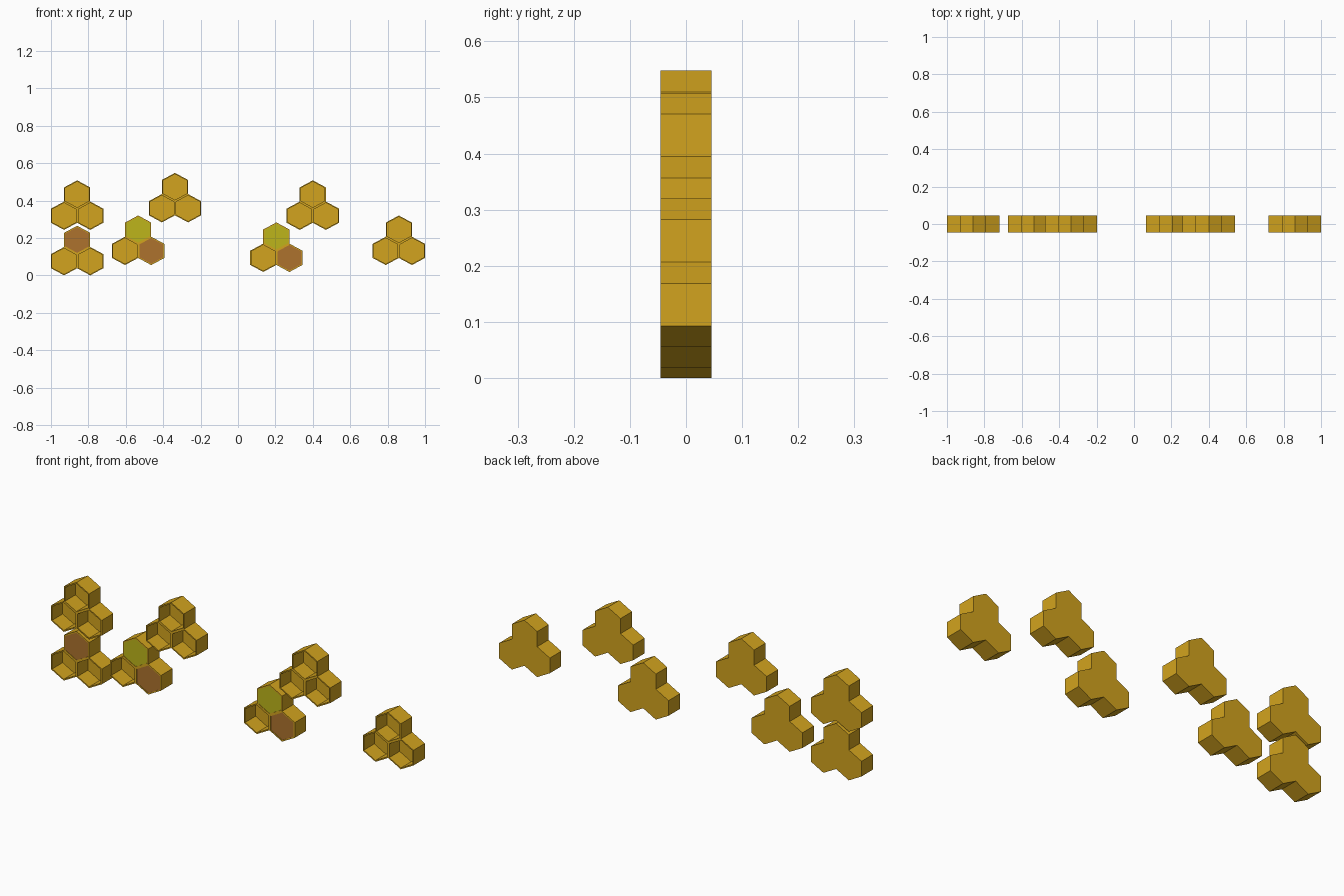
import bpy, bmesh

if "Cube" in bpy.data.objects:
    bpy.data.objects.remove(bpy.data.objects["Cube"])

HW, HH = 0.07, 0.0757          # half width / half height of one hexagon
FRONT, BACK, FLOOR = -0.045, 0.045, 0.037
INNER = 0.91                   # cell opening relative to the outer hexagon


def material(name, rgb):
    m = bpy.data.materials.new(name)
    m.diffuse_color = (*rgb, 1)
    m.use_nodes = True
    m.node_tree.nodes["Principled BSDF"].inputs["Base Color"].default_value = m.diffuse_color
    return m


GOLD = material("gold wax", (0.65, 0.37, 0.013))
BROWN = material("brown cap", (0.42, 0.17, 0.027))
YELLOW = material("yellow cap", (0.51, 0.46, 0.011))


def hexagon(cx, cz, s=1.0):
    pts = [(0, 1), (-1, .5), (-1, -.5), (0, -1), (1, -.5), (1, .5)]
    return [(cx + x * HW * s, cz + z * HH * s) for x, z in pts]


def finish(bm, name, mat):
    bmesh.ops.remove_doubles(bm, verts=bm.verts, dist=1e-4)
    bmesh.ops.recalc_face_normals(bm, faces=bm.faces)
    me = bpy.data.meshes.new(name)
    bm.to_mesh(me)
    bm.free()
    me.materials.append(mat)
    bpy.context.collection.objects.link(bpy.data.objects.new(name, me))


def add_face(bm, pts):
    return bm.faces.new([bm.verts.new(p) for p in pts])


def ring(points, y):
    return [(x, y, z) for x, z in points]


def centres(cx, z0):
    # top, left and right cell of a cluster standing on z0
    return {"top": (cx, z0 + 2.5 * HH),
            "left": (cx - HW, z0 + HH),
            "right": (cx + HW, z0 + HH)}


def comb(name, cx, z0):
    bm = bmesh.new()
    edges = {}
    for c in centres(cx, z0).values():
        out, inn = hexagon(*c), hexagon(*c, INNER)
        f, w, b = ring(out, FRONT), ring(inn, FRONT), ring(inn, FLOOR)
        add_face(bm, ring(out, BACK))
        add_face(bm, b)
        for i in range(6):
            j = (i + 1) % 6
            add_face(bm, (f[i], f[j], w[j], w[i]))      # rim
            add_face(bm, (w[i], w[j], b[j], b[i]))      # well wall
            key = tuple(round((out[i][k] + out[j][k]) * 500) for k in (0, 1))
            edges.setdefault(key, []).append((out[i], out[j]))
    # outer walls only where no neighbouring cell shares the edge
    for pairs in edges.values():
        if len(pairs) == 1:
            p, q = pairs[0]
            add_face(bm, ring((p, q), FRONT) + ring((q, p), BACK))
    finish(bm, name, GOLD)


def cap(name, centre, mat):
    bm = bmesh.new()
    a = ring(hexagon(*centre, INNER), FRONT + 0.002)
    b = ring(hexagon(*centre, INNER), FLOOR)
    add_face(bm, a)
    add_face(bm, b)
    for i in range(6):
        j = (i + 1) % 6
        add_face(bm, (a[i], a[j], b[j], b[i]))
    finish(bm, name, mat)


# clusters: centre x, bottom z, filled cells
clusters = [
    (-0.86, 0.0, {"top": BROWN}),
    (-0.86, 0.243, {}),
    (-0.534, 0.055, {"top": YELLOW, "right": BROWN}),
    (-0.337, 0.283, {}),
    (0.205, 0.018, {"top": YELLOW, "right": BROWN}),
    (0.40, 0.243, {}),
    (0.86, 0.055, {}),
]
for n, (cx, z0, fills) in enumerate(clusters, 1):
    comb(f"honeycomb_cluster_{n}", cx, z0)
    for cell, mat in fills.items():
        cap(f"cell_filling_{n}_{cell}", centres(cx, z0)[cell], mat)
